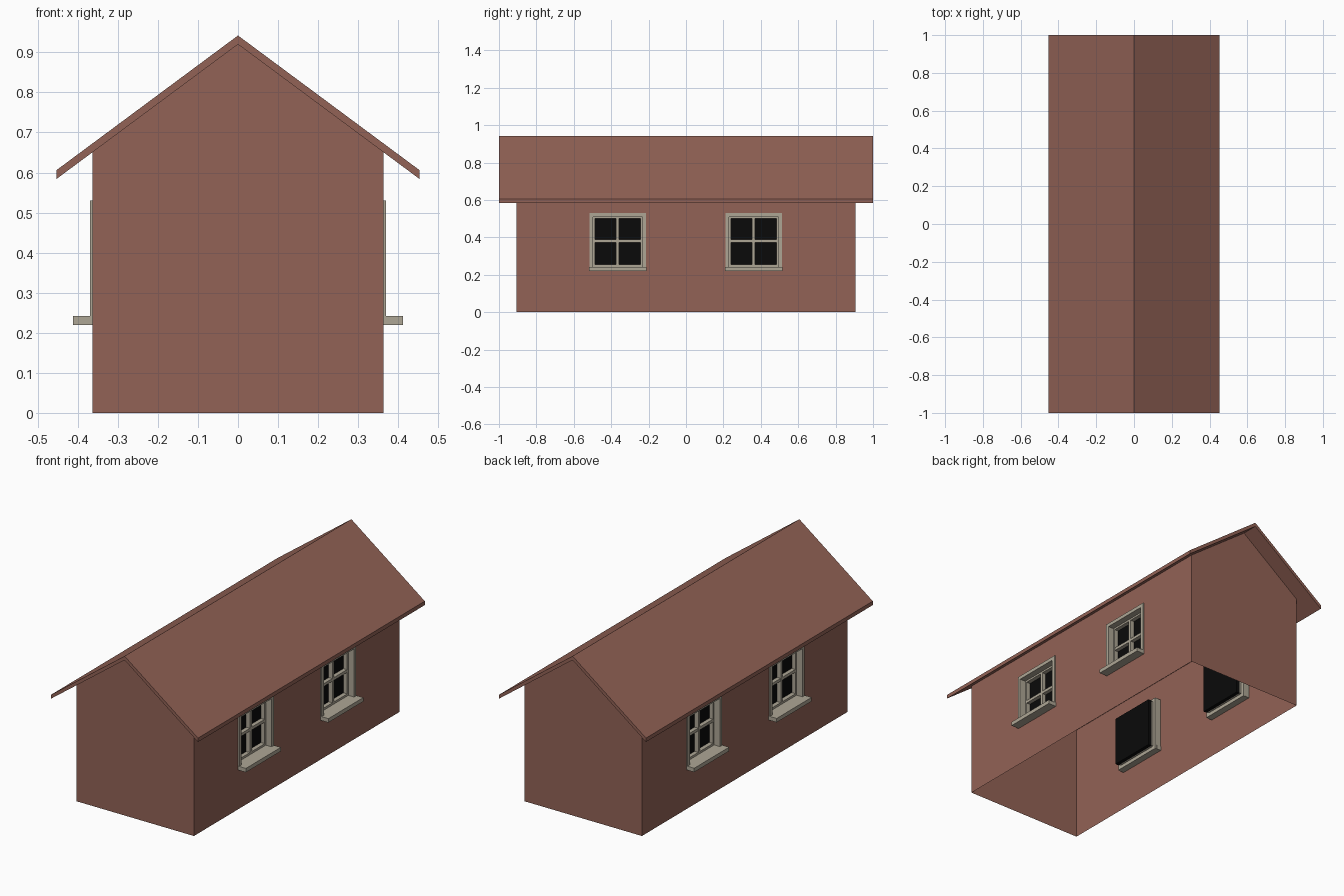
import bpy, bmesh

if "Cube" in bpy.data.objects:
    bpy.data.objects.remove(bpy.data.objects["Cube"])

W, L, EAVE, RIDGE = 0.363, 0.907, 0.651, 0.92   # wall half width, half length, heights
WIN_Y = (-0.365, 0.362)                          # window centres along each side
HW, Z0, Z1 = 0.152, 0.22, 0.53                   # window half width, bottom, top


def material(name, rgb):
    m = bpy.data.materials.new(name)
    m.diffuse_color = (*rgb, 1)
    m.use_nodes = True
    m.node_tree.nodes["Principled BSDF"].inputs["Base Color"].default_value = m.diffuse_color
    return m


BRICK = material("red_brown", (0.29, 0.123, 0.093))
TRIM = material("warm_grey_trim", (0.42, 0.38, 0.30))
GLASS = material("black_glass", (0.003, 0.003, 0.003))


def finish(name, bm, mat, fix=True):
    if fix:
        bmesh.ops.recalc_face_normals(bm, faces=bm.faces)
    me = bpy.data.meshes.new(name)
    bm.to_mesh(me)
    bm.free()
    me.materials.append(mat)
    ob = bpy.data.objects.new(name, me)
    bpy.context.collection.objects.link(ob)
    return ob


def add_box(bm, x0, x1, y0, y1, z0, z1):
    vs = bmesh.ops.create_cube(bm, size=1)["verts"]
    for v in vs:
        v.co = (x1 if v.co.x > 0 else x0, y1 if v.co.y > 0 else y0, z1 if v.co.z > 0 else z0)


def add_ring(bm, x0, x1, y, hw, z0, z1, t):
    # rectangular frame made of two uprights and two rails
    for s in (-1, 1):
        a, b = sorted((y + s * hw, y + s * (hw - t)))
        add_box(bm, x0, x1, a, b, z0, z1)
    add_box(bm, x0, x1, y - hw + t, y + hw - t, z0, z0 + t)
    add_box(bm, x0, x1, y - hw + t, y + hw - t, z1 - t, z1)


# walls: thin shell, open below, with window openings
bm = bmesh.new()
H = HW - 0.008
ys = [-L] + [c + s * H for c in WIN_Y for s in (-1, 1)] + [L]
zs = [0, Z0 + 0.008, Z1 - 0.008, EAVE]
for s in (-1, 1):
    for i in range(5):
        for j in range(3):
            if j == 1 and i in (1, 3):
                continue
            q = [(ys[i], zs[j]), (ys[i + 1], zs[j]), (ys[i + 1], zs[j + 1]), (ys[i], zs[j + 1])]
            bm.faces.new([bm.verts.new((s * W, y, z)) for y, z in q[::s]])
    gable = [(-W, 0), (W, 0), (W, EAVE), (0, RIDGE), (-W, EAVE)]
    bm.faces.new([bm.verts.new((x, s * L, z)) for x, z in gable[::-s]])
bmesh.ops.remove_doubles(bm, verts=bm.verts, dist=0.0005)
finish("walls", bm, BRICK, fix=False)

# roof: folded slab with overhang
bm = bmesh.new()
prof = [(-0.453, 0.584), (0, 0.92), (0.453, 0.584), (0.453, 0.606), (0, 0.942), (-0.453, 0.606)]
rows = [[bm.verts.new((x, y, z)) for x, z in prof] for y in (-1, 1)]
for i in range(6):
    k = (i + 1) % 6
    bm.faces.new((rows[0][i], rows[0][k], rows[1][k], rows[1][i]))
for r in rows:
    bm.faces.new((r[0], r[1], r[4], r[5]))
    bm.faces.new((r[1], r[2], r[3], r[4]))
finish("roof", bm, BRICK)

# windows: frame, sash, glazing bars, sill and dark glass on both sides
for side, s in (("right", 1), ("left", -1)):
    for n, y in enumerate(WIN_Y, 1):
        tag = f"{side}_{n}"
        parts = {k: bmesh.new() for k in ("window_frame", "window_bars", "window_sill", "window_glass")}
        add_ring(parts["window_frame"], 0.325, 0.37, y, HW, Z0, Z1, 0.02)
        b = parts["window_bars"]
        zc = (Z0 + Z1) / 2 + 0.006
        add_ring(b, 0.305, 0.335, y, HW - 0.018, Z0 + 0.022, Z1 - 0.018, 0.012)
        add_box(b, 0.30, 0.335, y - 0.008, y + 0.008, Z0 + 0.03, Z1 - 0.025)
        add_box(b, 0.30, 0.334, y - 0.125, y + 0.125, zc - 0.008, zc + 0.008)
        add_box(parts["window_sill"], 0.335, 0.412, y - 0.154, y + 0.154, Z0, Z0 + 0.022)
        add_box(parts["window_glass"], 0.292, 0.312, y - 0.136, y + 0.136, Z0 + 0.018, Z1 - 0.016)
        for k, bmk in parts.items():
            for v in bmk.verts:
                v.co.x *= s
            finish(f"{k}_{tag}", bmk, GLASS if k == "window_glass" else TRIM)
